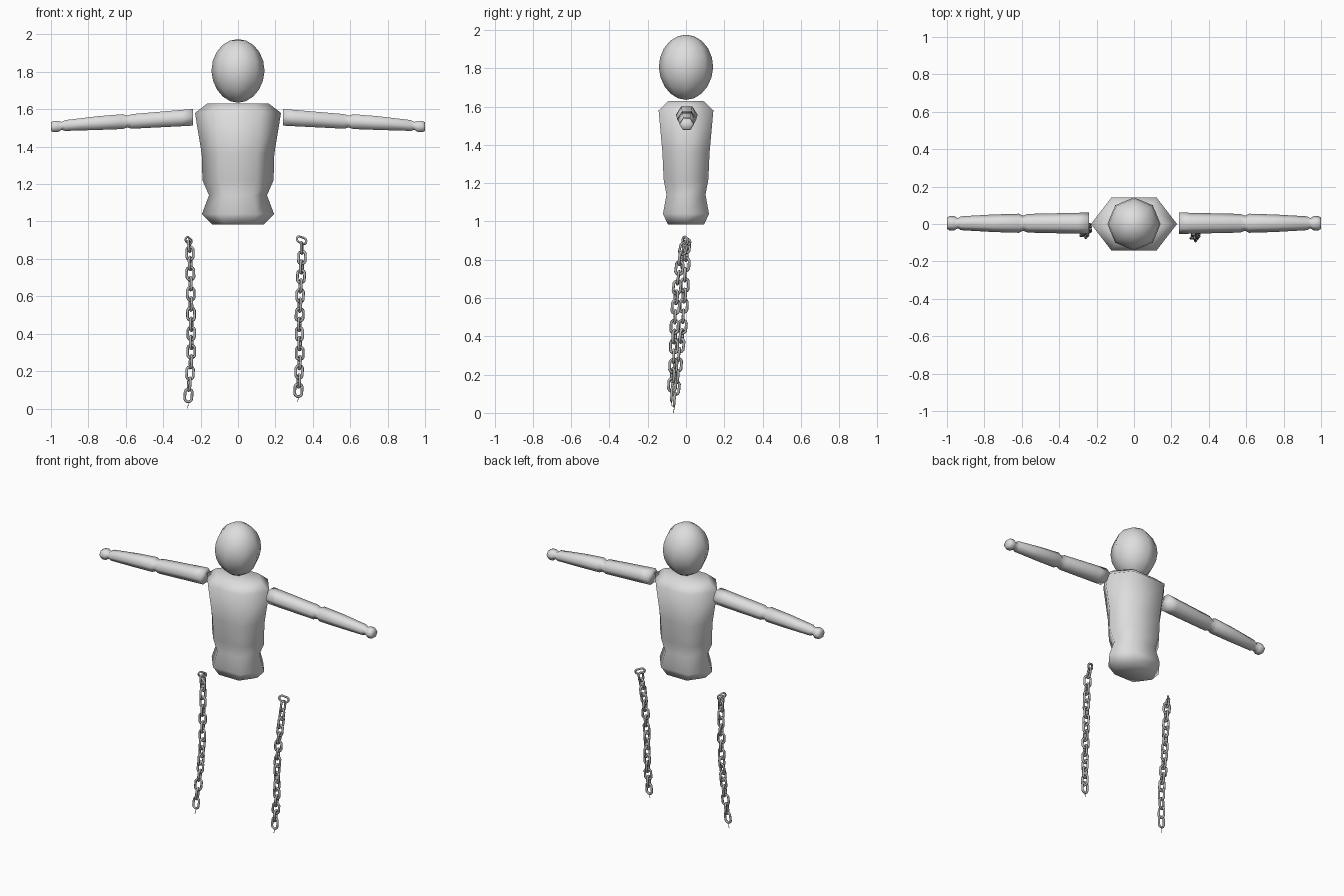
import bpy, bmesh, math
from mathutils import Vector

if "Cube" in bpy.data.objects:
    bpy.data.objects.remove(bpy.data.objects["Cube"])


def material(name, value):
    m = bpy.data.materials.new(name)
    m.diffuse_color = (value, value, value, 1)
    m.use_nodes = True
    m.node_tree.nodes["Principled BSDF"].inputs["Base Color"].default_value = m.diffuse_color
    return m


BODY = material("light grey", 0.73)
METAL = material("steel grey", 0.45)


def finish(bm, name, mat):
    bmesh.ops.recalc_face_normals(bm, faces=bm.faces)
    for f in bm.faces:
        f.smooth = True
    mesh = bpy.data.meshes.new(name)
    bm.to_mesh(mesh)
    bm.free()
    mesh.materials.append(mat)
    ob = bpy.data.objects.new(name, mesh)
    bpy.context.collection.objects.link(ob)
    return ob


def loft(bm, rings, caps=True, closed=False):
    """Skin a list of point rings, capped or joined end to end."""
    vs = [[bm.verts.new(p) for p in r] for r in rings]
    n = len(vs[0])
    pairs = list(zip(vs, vs[1:])) + ([(vs[-1], vs[0])] if closed else [])
    for a, b in pairs:
        for i in range(n):
            j = (i + 1) % n
            bm.faces.new((a[i], a[j], b[j], b[i]))
    if caps:
        bm.faces.new(vs[0])
        bm.faces.new(vs[-1])


# Head: eight-sided egg, slightly narrower towards the chin
bm = bmesh.new()
bmesh.ops.create_uvsphere(bm, u_segments=8, v_segments=10, radius=1)
for v in bm.verts:
    taper = 1 + 0.04 * min(v.co.z, 0)
    v.co = (v.co.x * 0.142 * taper, v.co.y * 0.142 * taper, 1.805 + v.co.z * 0.17)
finish(bm, "head", BODY)

# Torso: stretched hexagon sections (height, half width, half depth)
TORSO = [(0.985, 0.14, 0.095), (1.04, 0.193, 0.12), (1.14, 0.155, 0.102),
         (1.22, 0.19, 0.117), (1.36, 0.194, 0.123), (1.58, 0.23, 0.143),
         (1.63, 0.165, 0.09)]
bm = bmesh.new()
loft(bm, [[(w, 0, z), (w * 0.52, d, z), (-w * 0.52, d, z),
           (-w, 0, z), (-w * 0.52, -d, z), (w * 0.52, -d, z)] for z, w, d in TORSO])
finish(bm, "torso", BODY)

# Arms: hexagonal sections with elbow and wrist notches (x, centre z, radius)
ARM = [(0.24, 1.557, 0.057), (0.30, 1.553, 0.056), (0.568, 1.535, 0.050),
       (0.593, 1.534, 0.040), (0.615, 1.534, 0.051), (0.75, 1.526, 0.047),
       (0.925, 1.513, 0.037), (0.943, 1.511, 0.027), (0.962, 1.508, 0.039),
       (0.988, 1.507, 0.038), (1.0, 1.507, 0.03)]
for side, name in ((-1, "left_arm"), (1, "right_arm")):
    bm = bmesh.new()
    loft(bm, [[(side * x, 0.004 + r * math.cos(a * math.pi / 3),
                z + 0.9 * r * math.sin(a * math.pi / 3)) for a in range(6)]
              for x, z, r in ARM])
    finish(bm, name, BODY)


def add_link(bm, centre, along, wide, size=1.0):
    """One oval link made of a six-sided bar."""
    along = Vector(along).normalized()
    wide = Vector(wide)
    wide = (wide - along * wide.dot(along)).normalized()
    depth = along.cross(wide)
    rings = []
    for i in range(12):
        a = (i + 0.5) * math.tau / 12
        out = wide * math.cos(a) + along * math.sin(a)
        mid = Vector(centre) + size * (out * 0.0195 + along * math.copysign(0.015, math.sin(a)))
        rings.append([mid + size * 0.0075 * (out * math.cos(t) + depth * math.sin(t))
                      for t in [k * math.tau / 6 for k in range(6)]])
    loft(bm, rings, caps=False, closed=True)


def sample(path, t):
    """Point at fraction t along evenly weighted control points."""
    f = t * (len(path) - 1)
    i = min(int(f), len(path) - 2)
    return Vector(path[i]).lerp(Vector(path[i + 1]), f - i)


def chain(name, path, top, top_along, top_wide, top_size, tail):
    bm = bmesh.new()
    for i in range(15):
        t = i / 14
        along = sample(path, min(t + 0.04, 1)) - sample(path, max(t - 0.04, 0))
        turn = (math.pi / 2 if i % 2 else 0) + 0.35 * math.sin(i * 0.8)
        add_link(bm, sample(path, t), along, (math.cos(turn), math.sin(turn), 0))
    # Edge-on link, then the last link hanging askew
    end, last = Vector(path[-1]), Vector(top)
    add_link(bm, end.lerp(last, 0.55), last - end, (0.2, 1, 0), 0.9)
    add_link(bm, top, top_along, top_wide, top_size)
    # Thin wire end below the chain
    low = Vector(path[0]) - Vector((0, 0, 0.038))
    loft(bm, [[p + Vector((0.002 * math.cos(k * math.tau / 3),
                           0.002 * math.sin(k * math.tau / 3), 0)) for k in range(3)]
              for p in (low, Vector(tail))])
    finish(bm, name, METAL)


chain("left_chain",
      [(-0.265, -0.06, 0.07), (-0.25, -0.04, 0.28), (-0.25, -0.018, 0.45),
       (-0.253, -0.008, 0.64), (-0.257, 0.0, 0.83)],
      (-0.264, 0.004, 0.898), (0.5, 0.6, -0.4), (0.3, 0.3, 0.8), 0.75,
      (-0.27, -0.066, 0.0))
chain("right_chain",
      [(0.323, -0.075, 0.098), (0.33, -0.065, 0.27), (0.328, -0.06, 0.45),
       (0.333, -0.05, 0.63), (0.342, -0.028, 0.807)],
      (0.34, -0.004, 0.9), (0.8, 0.4, -0.3), (0.1, 0.3, 0.9), 0.85,
      (0.318, -0.078, 0.035))
